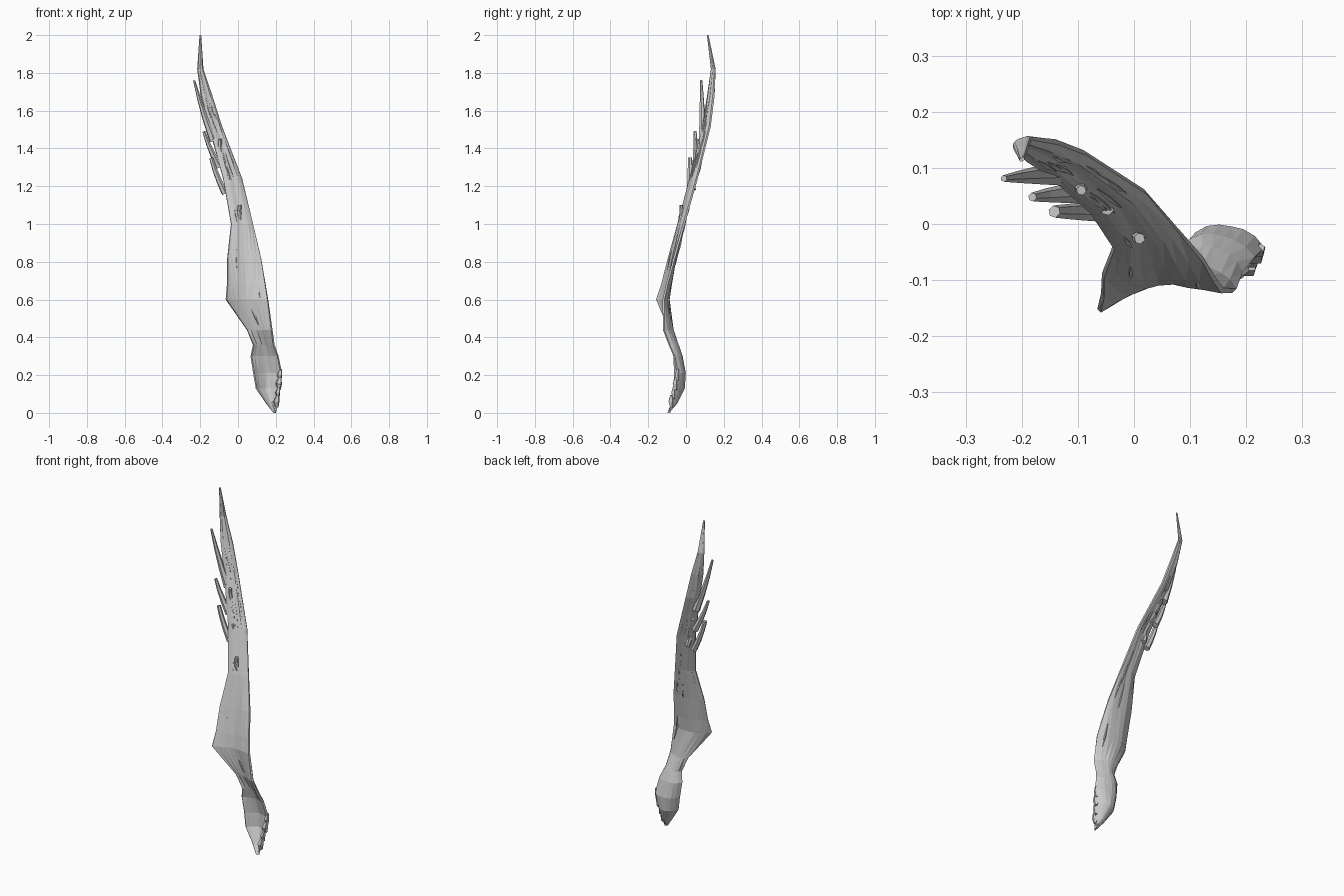
import bpy, bmesh, math, random
from mathutils import Vector

if "Cube" in bpy.data.objects:
    bpy.data.objects.remove(bpy.data.objects["Cube"])

random.seed(4)

# Sheet outline: z, left x, left y, right x, right y, backward bulge
SECTIONS = [
    (0.00, .188, -.098, .200, -.085, 0),
    (0.05, .150, -.078, .208, -.082, .028),
    (0.13, .097, -.066, .222, -.062, .047),
    (0.21, .084, -.060, .230, -.045, .040),
    (0.30, .070, -.064, .212, -.062, .033),
    (0.36, .082, -.078, .190, -.088, .032),
    (0.44, .048, -.088, .180, -.118, .021),
    (0.60, -.062, -.155, .158, -.118, .038),
    (0.68, -.056, -.128, .145, -.100, .026),
    (0.82, -.055, -.092, .122, -.062, .013),
    (1.00, -.036, -.042, .078, -.010, 0),
    (1.24, -.078, .022, .020, .058, -.004),
    (1.52, -.155, .090, -.088, .128, 0),
    (1.68, -.195, .115, -.138, .147, .002),
    (1.82, -.214, .134, -.184, .153, .002),
    (2.00, -.203, .112, -.196, .118, 0),
]
COLS = 9


def sheet_point(sec, t):
    """Point, forward normal and half thickness across the curved sheet."""
    z, lx, ly, rx, ry, bulge = sec
    L, R = Vector((lx, ly, z)), Vector((rx, ry, z))
    chord = R - L
    back = Vector((-chord.y, chord.x, 0)).normalized()
    p = L + chord * t + back * bulge * 4 * t * (1 - t)
    d = chord + back * bulge * 4 * (1 - 2 * t)
    half = .0135 * min(1, .25 + z * 4, .25 + (2 - z) * 2.2)
    return p, Vector((d.y, -d.x, 0)).normalized(), half


def section_at(z):
    for a, b in zip(SECTIONS, SECTIONS[1:]):
        if a[0] <= z <= b[0]:
            k = (z - a[0]) / (b[0] - a[0])
            return [u + (v - u) * k for u, v in zip(a, b)]


def loft(name, rings):
    bm = bmesh.new()
    loops = [[bm.verts.new(p) for p in ring] for ring in rings]
    n = len(loops[0])
    for a, b in zip(loops, loops[1:]):
        for i in range(n):
            j = (i + 1) % n
            bm.faces.new((a[i], a[j], b[j], b[i]))
    bm.faces.new(loops[0][::-1])
    bm.faces.new(loops[-1])
    bmesh.ops.recalc_face_normals(bm, faces=bm.faces)
    bmesh.ops.triangulate(bm, faces=bm.faces)
    mesh = bpy.data.meshes.new(name)
    bm.to_mesh(mesh)
    bm.free()
    ob = bpy.data.objects.new(name, mesh)
    bpy.context.collection.objects.link(ob)
    return ob


def tapered(name, path, radii, sides=6):
    """Faceted twig along a path."""
    rings = []
    for i, (p, r) in enumerate(zip(path, radii)):
        d = (path[min(i + 1, len(path) - 1)] - path[max(i - 1, 0)]).normalized()
        u = d.cross(Vector((.3, 1, .1))).normalized()
        v = d.cross(u)
        rings.append([p + r * (math.cos(a) * u + math.sin(a) * v)
                      for a in (math.tau * k / sides for k in range(sides))])
    return loft(name, rings)


def splinter(name, base, tip, r_base, r_tip):
    """Broken twig that leaves the sheet and bows slightly outwards."""
    a, b = Vector(base), Vector(tip)
    path = [a.lerp(b, k / 3) + Vector((-.006, 0, 0)) * math.sin(math.pi * k / 3)
            for k in range(4)]
    tapered(name, path, [r_base + (r_tip - r_base) * k / 3 for k in range(4)])


# Main weathered wood sheet, thinner at the edges, uneven like wood grain
grain = [random.uniform(.75, 1.2) for _ in range(COLS)]
rings = []
for sec in SECTIONS:
    front, rear = [], []
    for c in range(COLS):
        t = c / (COLS - 1)
        p, n, half = sheet_point(sec, t)
        h = half * (.4 + .6 * max(0, math.sin(math.pi * t)) ** .6)
        front.append(p + n * h * grain[c] * random.uniform(.9, 1.1))
        rear.append(p - n * h * grain[-c] * random.uniform(.9, 1.1))
    rings.append(front + rear[::-1])
loft("driftwood_body", rings)

# Splintered prongs along the left edge
splinter("upper_prong", (-.130, .090, 1.44), (-.232, .081, 1.76), .022, .006)
splinter("middle_prong", (-.098, .056, 1.30), (-.181, .048, 1.49), .020, .008)
splinter("lower_prong", (-.068, .022, 1.16), (-.142, .022, 1.35), .018, .011)

# Short broken stubs on the front face
splinter("high_stub", (-.085, .070, 1.36), (-.094, .060, 1.45), .014, .009)
splinter("upper_stub", (-.035, .038, 1.18), (-.048, .027, 1.26), .015, .012)
splinter("lower_stub", (.014, -.020, 1.02), (.010, -.026, 1.10), .013, .010)

# Raised grain slivers lying on both faces
for i in range(30):
    z0, length = random.uniform(.45, 1.6), random.uniform(.07, .15)
    t, side = random.uniform(.15, .85), (-1) ** i
    path = []
    for k in range(3):
        p, n, half = sheet_point(section_at(z0 + length * k / 2), t)
        path.append(p + n * side * half * .85)
    tapered("grain_sliver", path, [.001, .0055, .001], 4)

# Knobbly broken rim on the right edge of the scoop
for k in range(4):
    z = .06 + .047 * k
    p, n, half = sheet_point(section_at(z), .97)
    r = random.uniform(.014, .018)
    up = Vector((.002, 0, .032))
    tapered("rim_knob", [p - up, p + n * .006, p + up], [r * .5, r, r * .5], 5)
